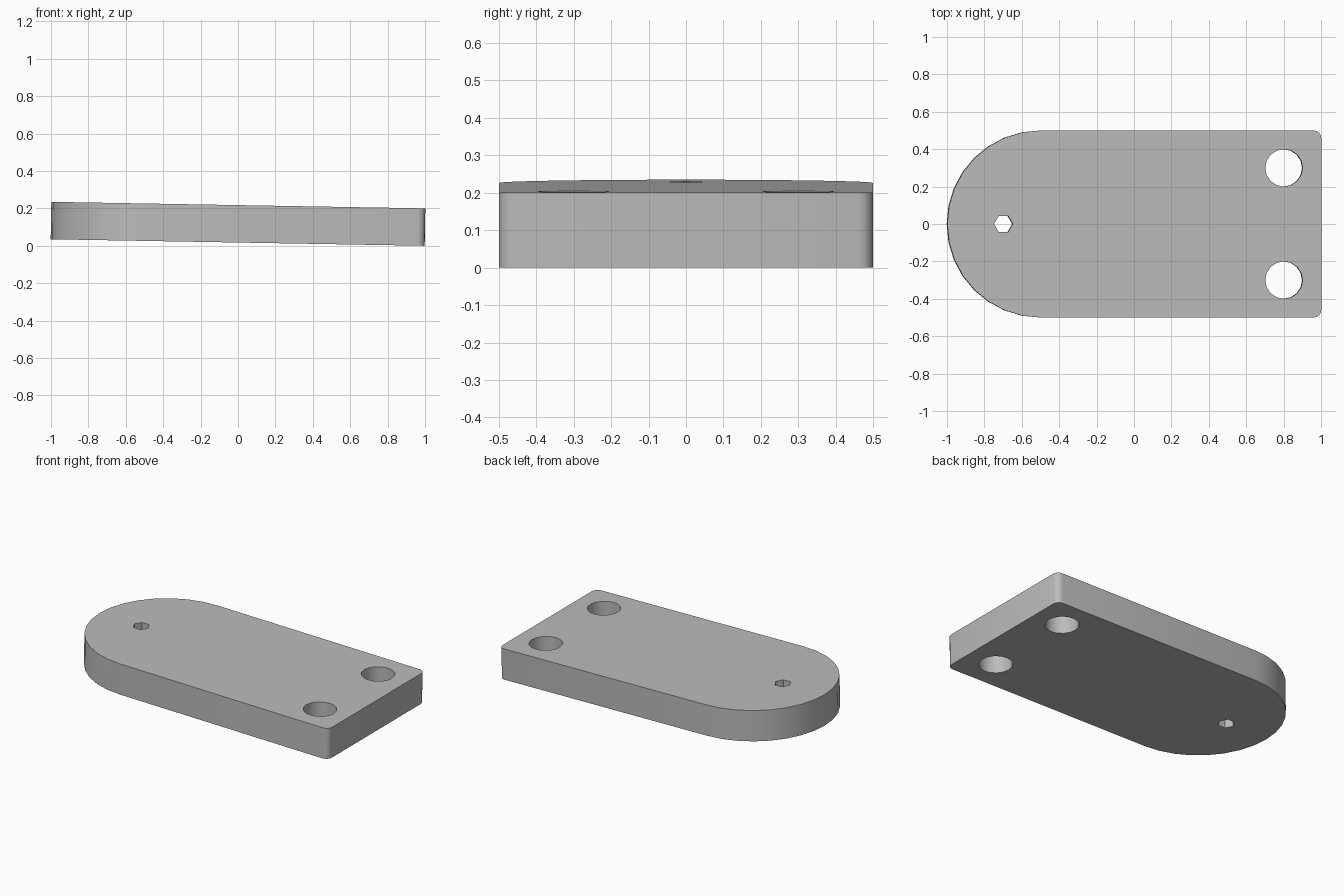
import bpy, bmesh
from math import cos, sin, pi, radians
from mathutils import Matrix, Vector

if "Cube" in bpy.data.objects:
    bpy.data.objects.remove(bpy.data.objects["Cube"], do_unlink=True)

THICKNESS = 0.2
HALF_WIDTH = 0.5
CORNER = 0.04


def arc(cx, cy, radius, start, end, steps):
    """Points along an arc, both ends included, angles in degrees."""
    angles = [radians(start + (end - start) * i / steps) for i in range(steps + 1)]
    return [(cx + radius * cos(a), cy + radius * sin(a)) for a in angles]


def circle(cx, cy, radius, sides):
    return arc(cx, cy, radius, 0, 360, sides)[:-1]


def add_loop(bm, points):
    verts = [bm.verts.new((x, y, 0)) for x, y in points]
    return [bm.edges.new((v, verts[i - 1])) for i, v in enumerate(verts)]


grey = bpy.data.materials.new("plain grey")
grey.use_nodes = True
colour = (0.5, 0.5, 0.5, 1)
grey.diffuse_color = colour
grey.node_tree.nodes["Principled BSDF"].inputs["Base Color"].default_value = colour

# Outline: round end on the right, small rounded corners on the left
inset = HALF_WIDTH - CORNER
outline = (arc(1 - CORNER, -inset, CORNER, -90, 0, 4)
           + arc(1 - CORNER, inset, CORNER, 0, 90, 4)
           + arc(-0.5, 0, HALF_WIDTH, 90, 270, 16))

# Two bolt holes and one hexagonal hole
loops = [outline, circle(0.8, 0.3, 0.1, 16), circle(0.8, -0.3, 0.1, 16),
         circle(-0.7, 0, 0.05, 6)]

bm = bmesh.new()
edges = [e for points in loops for e in add_loop(bm, points)]
bmesh.ops.triangle_fill(bm, edges=edges, use_beauty=True)
extruded = bmesh.ops.extrude_face_region(bm, geom=bm.faces[:], use_keep_orig=True)
top = [g for g in extruded["geom"] if isinstance(g, bmesh.types.BMVert)]
bmesh.ops.translate(bm, verts=top, vec=(0, 0, THICKNESS))
bmesh.ops.recalc_face_normals(bm, faces=bm.faces[:])

# Slight tilt, then rest on the ground and centre
bmesh.ops.transform(bm, matrix=Matrix.Rotation(radians(1), 4, "Y"), verts=bm.verts[:])
xs = [v.co.x for v in bm.verts]
lift = Vector((-(min(xs) + max(xs)) / 2, 0, -min(v.co.z for v in bm.verts)))
bmesh.ops.translate(bm, verts=bm.verts[:], vec=lift)

mesh = bpy.data.meshes.new("base_plate")
bm.to_mesh(mesh)
bm.free()
mesh.materials.append(grey)
plate = bpy.data.objects.new("base_plate", mesh)
bpy.context.collection.objects.link(plate)

bpy.ops.object.select_all(action="DESELECT")
plate.select_set(True)
bpy.context.view_layer.objects.active = plate
bpy.ops.object.shade_smooth_by_angle(angle=radians(30))
